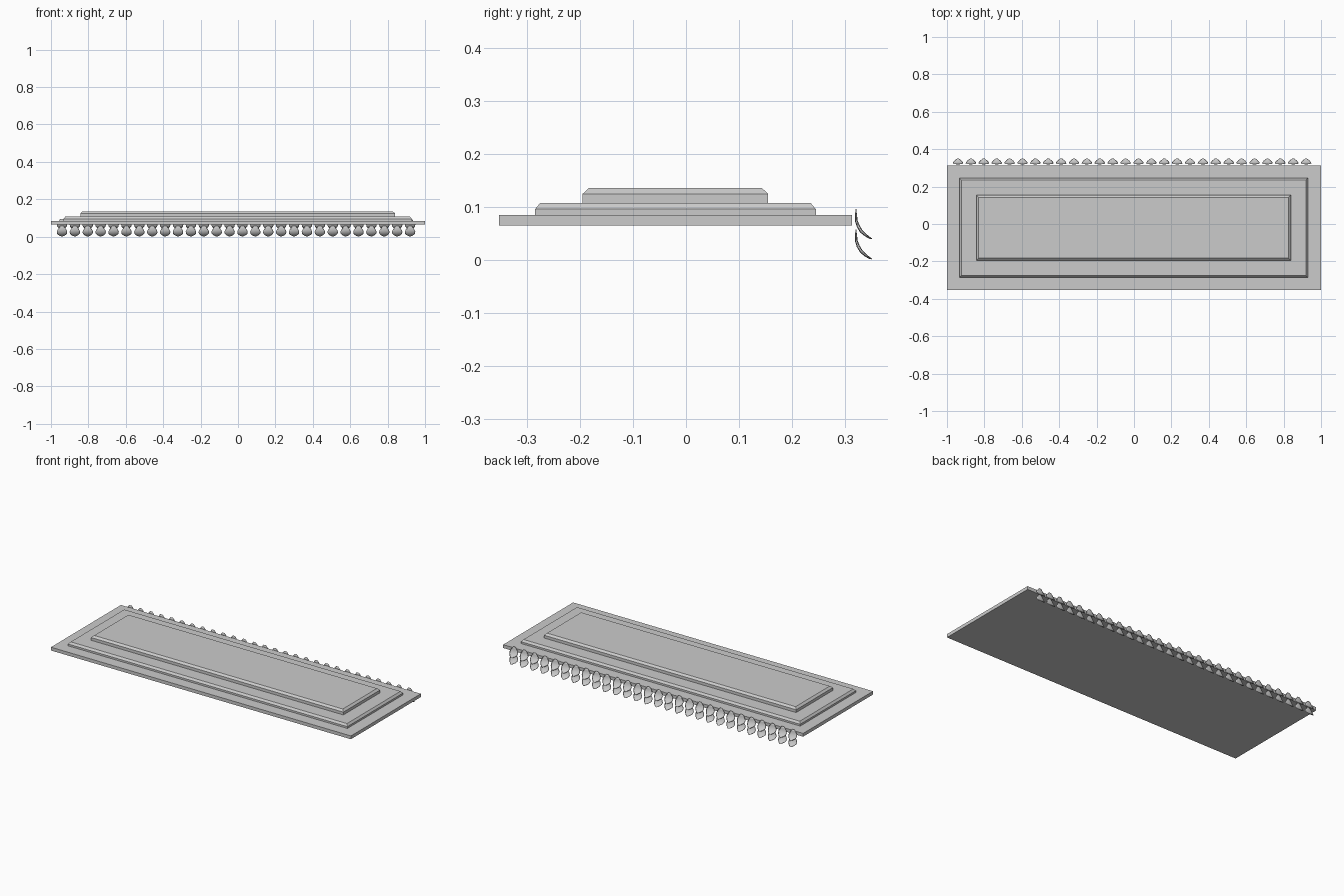
import bpy, bmesh, math

if "Cube" in bpy.data.objects:
    bpy.data.objects.remove(bpy.data.objects["Cube"])


def finish(name, bm):
    bmesh.ops.recalc_face_normals(bm, faces=bm.faces)
    mesh = bpy.data.meshes.new(name)
    bm.to_mesh(mesh)
    bm.free()
    ob = bpy.data.objects.new(name, mesh)
    bpy.context.collection.objects.link(ob)
    return ob


def tier(name, x0, x1, y0, y1, levels):
    """Rectangular slab lofted through (z, inset) levels."""
    bm = bmesh.new()
    rings = []
    for z, i in levels:
        rings.append([bm.verts.new(p) for p in (
            (x0 + i, y0 + i, z), (x1 - i, y0 + i, z),
            (x1 - i, y1 - i, z), (x0 + i, y1 - i, z))])
    for a, b in zip(rings, rings[1:]):
        for k in range(4):
            bm.faces.new((a[k], a[(k + 1) % 4], b[(k + 1) % 4], b[k]))
    bm.faces.new(rings[0][::-1])
    bm.faces.new(rings[-1])
    return finish(name, bm)


# Stepped slab
tier("base_slab", -1, 1, -0.353, 0.313, [(0.065, 0), (0.085, 0)])
tier("middle_step", -0.933, 0.929, -0.285, 0.245,
     [(0.085, 0), (0.096, 0), (0.108, 0.010)])
tier("top_step", -0.843, 0.839, -0.195, 0.155,
     [(0.108, 0), (0.125, 0), (0.136, 0.012)])

# Leaf spine: (y, z, half width, half thickness)
SPINE = [(0.3205, 0.096, 0.008, 0.0008), (0.321, 0.085, 0.017, 0.0018),
         (0.3215, 0.074, 0.024, 0.0025), (0.325, 0.064, 0.028, 0.003),
         (0.331, 0.054, 0.026, 0.003), (0.339, 0.047, 0.019, 0.0025),
         (0.346, 0.042, 0.010, 0.0018), (0.351, 0.040, 0.003, 0.0008)]


def leaf_row(name, count, x_first, x_last, drop):
    bm = bmesh.new()
    n = 8
    for c in range(count):
        cx = x_first + (x_last - x_first) * c / (count - 1)
        rings = []
        for j, (y, z, w, t) in enumerate(SPINE):
            a, b = SPINE[max(j - 1, 0)], SPINE[min(j + 1, len(SPINE) - 1)]
            dy, dz = b[0] - a[0], b[1] - a[1]
            l = math.hypot(dy, dz)
            ny, nz = -dz / l, dy / l
            ring = []
            for k in range(n):
                ang = math.tau * k / n
                s = math.sin(ang) * t
                ring.append(bm.verts.new((cx + w * math.cos(ang),
                                          y + ny * s, z + nz * s - drop)))
            rings.append(ring)
        for a, b in zip(rings, rings[1:]):
            for k in range(n):
                bm.faces.new((a[k], a[(k + 1) % n], b[(k + 1) % n], b[k]))
        bm.faces.new(rings[0][::-1])
        bm.faces.new(rings[-1])
    for f in bm.faces:
        f.smooth = True
    return finish(name, bm)


# Two hanging rows of leaves along the back edge
leaf_row("upper_leaf_row", 28, -0.941, 0.92, 0.0)
leaf_row("lower_leaf_row", 28, -0.941, 0.92, 0.038)
